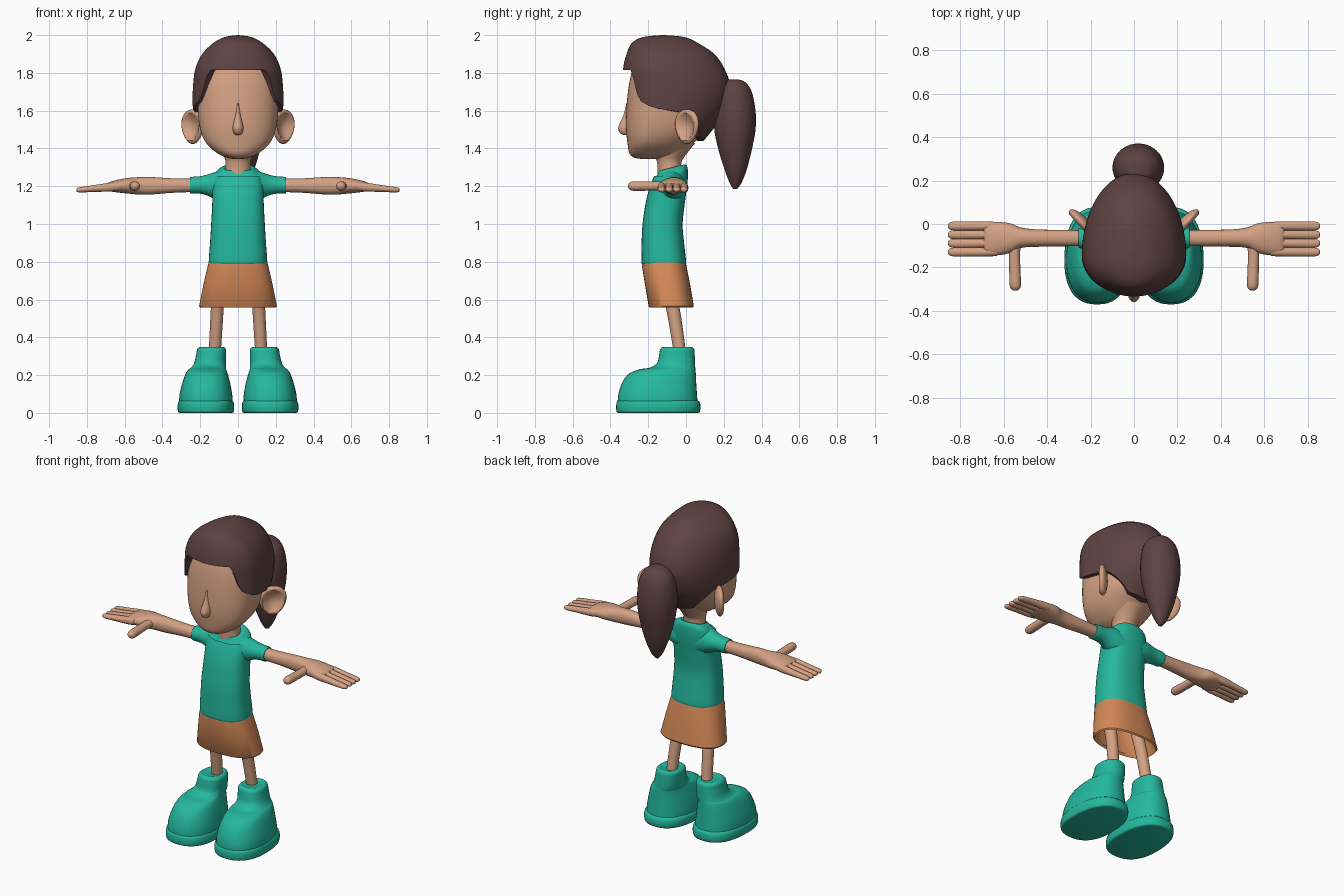
import bpy, bmesh
from math import sin, cos, pi, radians
from mathutils import Matrix

cube = bpy.data.objects.get("Cube")
if cube:
    bpy.data.objects.remove(cube, do_unlink=True)


def material(name, rgb):
    mat = bpy.data.materials.new(name)
    mat.use_nodes = True
    mat.diffuse_color = (*rgb, 1)
    mat.node_tree.nodes["Principled BSDF"].inputs["Base Color"].default_value = (*rgb, 1)
    return mat


teal = material("teal cloth", (0.018, 0.48, 0.34))
skin = material("warm skin", (0.66, 0.36, 0.23))
brown = material("dark brown hair", (0.115, 0.056, 0.056))
orange = material("orange cloth", (0.66, 0.25, 0.095))


def finish(name, bm, mat, mirror=False, angle=40):
    bmesh.ops.recalc_face_normals(bm, faces=bm.faces)
    mesh = bpy.data.meshes.new(name)
    bm.to_mesh(mesh)
    bm.free()
    mesh.materials.append(mat)
    obj = bpy.data.objects.new(name, mesh)
    bpy.context.collection.objects.link(obj)
    for other in bpy.context.selected_objects:
        other.select_set(False)
    obj.select_set(True)
    bpy.context.view_layer.objects.active = obj
    bpy.ops.object.shade_smooth_by_angle(angle=radians(angle))
    if mirror:
        obj.modifiers.new("Mirror", 'MIRROR').use_mirror_merge = False
    return obj


def smooth_rows(rows, steps):
    """Pass a smooth spline through the key rings."""
    out = []
    for i in range(len(rows) - 1):
        ring_set = (rows[max(i - 1, 0)], rows[i], rows[i + 1], rows[min(i + 2, len(rows) - 1)])
        for k in range(steps):
            t = k / steps
            out.append([b + t * ((c - a) / 2 + t * (a - 2.5 * b + 2 * c - d / 2
                        + t * (1.5 * (b - c) + (d - a) / 2))) for a, b, c, d in zip(*ring_set)])
    return out + [list(rows[-1])]


def ring_point(row, phi, power=2.0, egg=0.5):
    """Ring row: position, centre and half width across, low and high bounds."""
    t, centre, half, low, high = row
    middle = low + egg * (high - low)
    s, c = sin(phi), cos(phi)
    u = abs(s) ** (2 / power) * (1 if s > 0 else -1)
    v = abs(c) ** (2 / power)
    return t, centre + half * u, middle - v * (middle - low) if c > 0 else middle + v * (high - middle)


def skin_rings(bm, rings):
    loops = [[bm.verts.new(p) for p in ring] for ring in rings]
    n = len(loops[0])
    for a, b in zip(loops, loops[1:]):
        for i in range(n):
            j = (i + 1) % n
            bm.faces.new((a[i], a[j], b[j], b[i]))
    return loops


def loft(name, rows, mat, axis="z", power=2.0, egg=0.5, steps=5, sides=40, mirror=False, tilt=None):
    order = {"z": (1, 2, 0), "x": (0, 1, 2), "y": (1, 0, 2)}[axis]
    bm = bmesh.new()
    rings = []
    for row in smooth_rows(rows, steps):
        points = [ring_point(row, 2 * pi * i / sides, power, egg) for i in range(sides)]
        rings.append([tuple(p[k] for k in order) for p in points])
    loops = skin_rings(bm, rings)
    bm.faces.new(loops[0])
    bm.faces.new(loops[-1])
    if tilt:
        for v in bm.verts:
            v.co.z += tilt(v.co)
    return finish(name, bm, mat, mirror)


# Head, nose and neck
EGG = 0.33
loft("head", [(1.345, 0, .03, -.24, -.1), (1.352, 0, .06, -.275, -.06), (1.375, 0, .11, -.3, -.02),
              (1.43, 0, .17, -.31, .04), (1.51, 0, .202, -.318, .13), (1.62, 0, .214, -.315, .18),
              (1.75, 0, .212, -.3, .19), (1.87, 0, .16, -.27, .13)], skin, egg=EGG, power=2.15, sides=56)
loft("nose", [(1.64, 0, .006, -.316, -.29), (1.58, 0, .014, -.33, -.28), (1.53, 0, .025, -.352, -.28),
              (1.505, 0, .028, -.359, -.28), (1.48, 0, .022, -.348, -.28), (1.47, 0, .008, -.325, -.29)],
     skin, sides=24)
loft("neck", [(1.24, 0, .072, -.15, -.02), (1.32, 0, .066, -.152, -.025), (1.36, 0, .075, -.165, -.005),
              (1.43, 0, .11, -.19, .05)], skin)

# Dished ears, turned forward
bm = bmesh.new()
bmesh.ops.create_uvsphere(bm, u_segments=32, v_segments=24, radius=1)
for v in bm.verts:
    r2 = v.co.y ** 2 + v.co.z ** 2
    dish = 0.042 * max(0, 1 - 1.5 * r2) if v.co.x > 0 else 0
    v.co = (v.co.x * .03 - dish, v.co.y * .08 * (1 + .2 * v.co.z), v.co.z * .092)
bmesh.ops.transform(bm, verts=bm.verts,
                    matrix=Matrix.Translation((.24, .005, 1.515)) @ Matrix.Rotation(radians(-43), 4, 'Z'))
finish("ears", bm, skin, mirror=True)

# Hair cap: every column runs from the hairline up to the crown
cap = smooth_rows([(2.0, 0, .004, -.13, -.115), (1.99, 0, .07, -.225, -.01), (1.96, 0, .128, -.285, .06),
                   (1.9, 0, .19, -.315, .15), (1.82, 0, .226, -.333, .205), (1.73, 0, .238, -.333, .234),
                   (1.64, 0, .24, -.33, .222), (1.55, 0, .232, -.325, .18), (1.43, 0, .195, -.3, .085)], 6)
hairline = [(0, 1.815), (39, 1.815), (44, 1.79), (52, 1.69), (60, 1.65), (75, 1.625), (102, 1.6),
            (118, 1.585), (130, 1.54), (150, 1.46), (180, 1.44)]


def hairline_height(angle):
    for (a, za), (b, zb) in zip(hairline, hairline[1:]):
        if angle <= b:
            return za + (zb - za) * (angle - a) / (b - a)
    return hairline[-1][1]


def cap_row(position):
    i = min(int(position), len(cap) - 2)
    return [a + (b - a) * (position - i) for a, b in zip(cap[i], cap[i + 1])]


def cap_position(z):
    for i in range(len(cap) - 1):
        if cap[i + 1][0] <= z:
            return i + (cap[i][0] - z) / (cap[i][0] - cap[i + 1][0])
    return len(cap) - 1


columns, levels = 120, 36
rings = [[] for _ in range(levels + 2)]
for i in range(columns):
    phi = 2 * pi * i / columns
    angle = 360 * i / columns
    end = cap_position(hairline_height(min(angle, 360 - angle)))
    for k in range(levels + 1):
        z, x, y = ring_point(cap_row(end * k / levels), phi, egg=EGG)
        rings[k].append((x, y, z))
    rings[-1].append((x * .84, -.14 + (y + .14) * .84, z))
bm = bmesh.new()
loops = skin_rings(bm, rings)
bm.faces.new(loops[0])
finish("hair_cap", bm, brown, angle=50)

loft("ponytail", [(1.765, .02, .02, .23, .28), (1.75, .02, .06, .195, .315), (1.7, .02, .1, .165, .348),
                  (1.6, .02, .118, .15, .368), (1.5, .02, .115, .15, .368), (1.4, .02, .098, .17, .35),
                  (1.3, .02, .07, .2, .325), (1.22, .02, .036, .23, .295), (1.185, .02, .012, .25, .27)], brown)

# Shirt with a collar that is lower at the front
loft("shirt_body", [(.79, 0, .146, -.228, -.008), (.8, 0, .155, -.236, .0), (.9, 0, .148, -.235, -.01),
                    (1.0, 0, .142, -.23, -.018), (1.12, 0, .136, -.212, -.005), (1.2, 0, .137, -.19, .006),
                    (1.255, 0, .128, -.168, .01), (1.285, 0, .105, -.15, .006), (1.3, 0, .08, -.145, -.005),
                    (1.295, 0, .068, -.14, -.02)], teal, power=2.5,
     tilt=lambda p: (p.y + .07) * .25 if p.z > 1.26 else 0)
loft("sleeves", [(.06, -.08, .08, 1.1, 1.285), (.11, -.075, .07, 1.125, 1.278), (.16, -.068, .054, 1.15, 1.262),
                 (.2, -.066, .048, 1.16, 1.253), (.25, -.065, .046, 1.161, 1.249), (.254, -.065, .038, 1.168, 1.242)],
     teal, axis="x", mirror=True)

# Arms, palms, fingers and thumbs
loft("arms", [(.22, -.065, .036, 1.17, 1.24), (.35, -.065, .038, 1.165, 1.242), (.45, -.065, .04, 1.157, 1.248),
              (.52, -.063, .047, 1.156, 1.248), (.57, -.065, .068, 1.16, 1.245), (.62, -.067, .076, 1.165, 1.238),
              (.67, -.068, .076, 1.172, 1.226), (.69, -.068, .068, 1.18, 1.215)],
     skin, axis="x", power=2.2, mirror=True)
for i, finger in enumerate(("little", "ring", "middle", "index")):
    y = -.009 - .04 * i
    loft(finger + "_fingers", [(.63, y, .018, 1.178, 1.222), (.68, y, .021, 1.172, 1.218), (.76, y, .021, 1.17, 1.206),
                               (.83, y, .02, 1.167, 1.196), (.85, y, .014, 1.17, 1.192), (.856, y, .005, 1.177, 1.185)],
         skin, axis="x", sides=20, steps=4, mirror=True)
loft("thumbs", [(-.06, .545, .032, 1.175, 1.23), (-.13, .55, .026, 1.177, 1.225), (-.22, .548, .026, 1.176, 1.225),
                (-.28, .546, .026, 1.176, 1.225), (-.3, .546, .018, 1.184, 1.217), (-.307, .546, .006, 1.195, 1.206)],
     skin, axis="y", sides=24, mirror=True)

# Hollow skirt: inner wall, hem, outer wall
loft("skirt", [(.76, 0, .14, -.22, -.015), (.57, 0, .192, -.185, .028), (.557, 0, .2, -.193, .036),
               (.565, 0, .206, -.198, .041), (.68, 0, .183, -.217, .022), (.78, 0, .16, -.234, .002),
               (.815, 0, .148, -.228, -.008)], orange, power=2.5, steps=1, sides=56)

# Legs lean slightly outward and back
loft("legs", [(.77, .098, .036, -.16, -.085), (.55, .11, .034, -.105, -.033), (.32, .123, .032, -.065, .0)],
     skin, mirror=True)

# Shoes: sole and boot upper
loft("shoe_soles", [(0, .17, .138, -.358, .063), (.006, .17, .147, -.367, .073), (.03, .17, .15, -.37, .077),
                    (.055, .17, .147, -.367, .073), (.066, .17, .138, -.358, .062)],
     teal, power=2.4, egg=.45, sides=48, steps=3, mirror=True)
loft("shoe_uppers", [(.05, .17, .142, -.362, .062), (.1, .17, .139, -.358, .058), (.16, .168, .126, -.338, .054),
                     (.205, .166, .112, -.305, .052), (.23, .162, .1, -.25, .05), (.24, .155, .092, -.19, .049),
                     (.265, .148, .084, -.153, .048), (.31, .142, .079, -.142, .046), (.337, .14, .076, -.136, .043),
                     (.35, .14, .062, -.12, .03), (.345, .139, .045, -.1, .01)],
     teal, power=2.3, egg=.45, sides=48, mirror=True)
